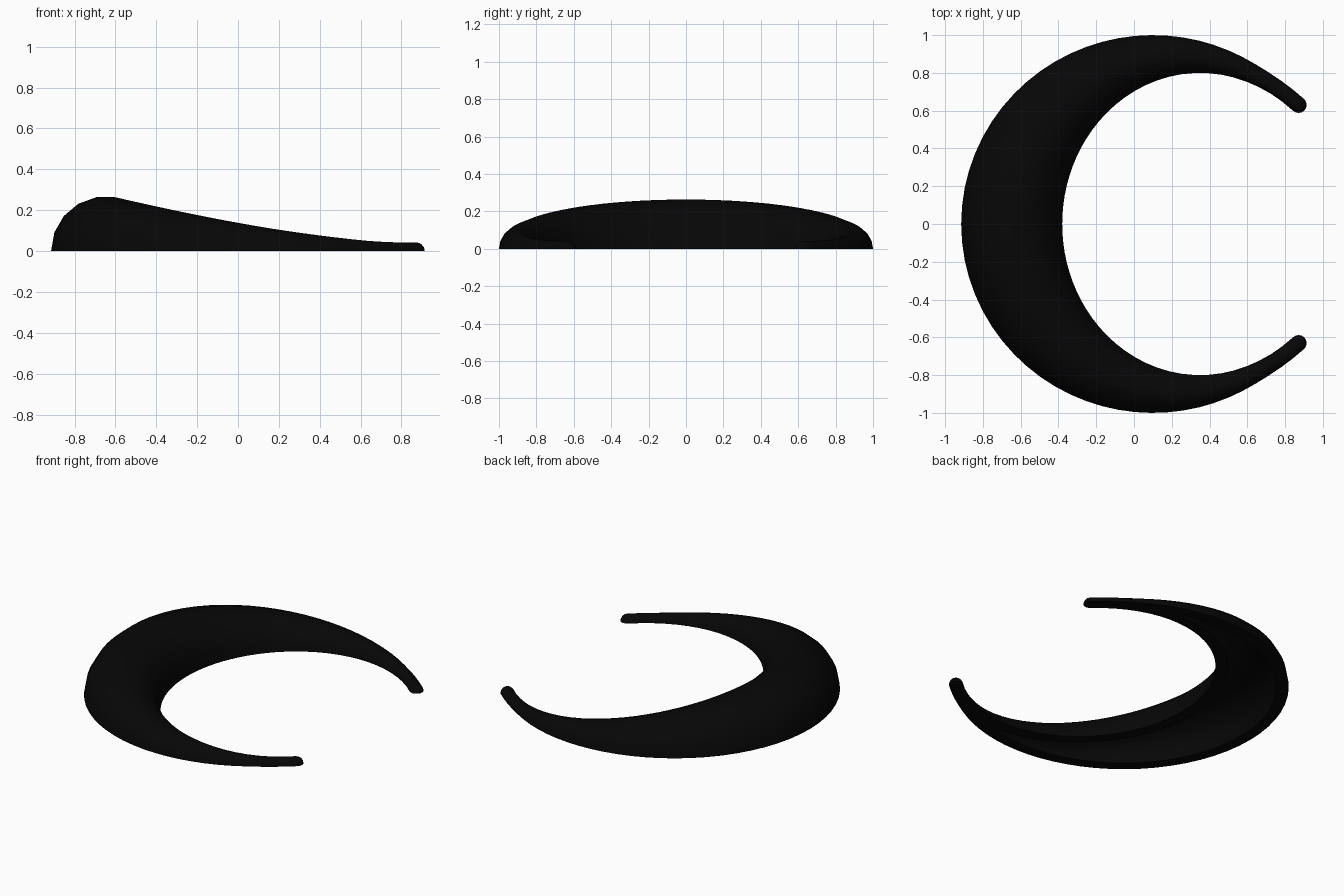
import bpy, bmesh, math
from mathutils import Vector

cube = bpy.data.objects.get("Cube")
if cube:
    bpy.data.objects.remove(cube, do_unlink=True)

black = bpy.data.materials.new("soft_black")
black.use_nodes = True
colour = (0.002, 0.002, 0.002, 1)
black.diffuse_color = colour
black.node_tree.nodes["Principled BSDF"].inputs["Base Color"].default_value = colour

STEPS, ARC, CAP = 28, 9, 4
WALL = 0.075
HUB = Vector((0.225, 0, 0))


def ray_length(direction, centre_x, rx, ry):
    """Distance from the hub to an ellipse along a direction."""
    off = HUB.x - centre_x
    a = (direction.x / rx) ** 2 + (direction.y / ry) ** 2
    b = 2 * off * direction.x / rx ** 2
    c = (off / rx) ** 2 - 1
    return (-b + math.sqrt(b * b - 4 * a * c)) / (2 * a)


def section(centre, across, radius, groove):
    """Half-round section with a half-round groove underneath."""
    loop = []
    for r, order in ((radius, range(ARC + 1)), (groove, range(ARC, -1, -1))):
        for i in order:
            a = math.pi * i / ARC
            loop.append(centre + across * (r * math.cos(a)) + Vector((0, 0, r * math.sin(a))))
    return loop


# Sections of one arm, tapering from the middle to the tip
half = []
for k in range(STEPS + 1):
    phi = math.radians(180 - 135.7 * k / STEPS)
    across = Vector((math.cos(phi), math.sin(phi), 0))
    outer = ray_length(across, 0.1, 1.015, 1)
    inner = ray_length(across, 0.35, 0.73, 0.8)
    flare = max(0, (HUB.x + outer * across.x - 0.6) / 0.28) ** 2
    outer += 0.03 * flare
    inner += 0.006 * flare
    centre = HUB + across * ((outer + inner) / 2)
    radius = (outer - inner) / 2
    half.append(section(centre, across, radius, max(0, radius - WALL)))

# Rounded solid tip
along = Vector((across.y, -across.x, 0))
for k in range(1, CAP + 1):
    a = math.pi / 2 * k / CAP
    half.append(section(centre + along * (radius * math.sin(a)), across, radius * math.cos(a), 0))

# Mirror the arm and skin all sections
mirrored = [[Vector((p.x, -p.y, p.z)) for p in loop] for loop in half[:0:-1]]
bm = bmesh.new()
rings = [[bm.verts.new(p) for p in loop] for loop in mirrored + half]
for a, b in zip(rings, rings[1:]):
    n = len(a)
    for i in range(n):
        j = (i + 1) % n
        bm.faces.new((a[i], a[j], b[j], b[i]))
bmesh.ops.remove_doubles(bm, verts=bm.verts, dist=0.0002)
bmesh.ops.recalc_face_normals(bm, faces=bm.faces)

mesh = bpy.data.meshes.new("crescent_shell")
bm.to_mesh(mesh)
bm.free()
mesh.materials.append(black)
shell = bpy.data.objects.new("crescent_shell", mesh)
bpy.context.collection.objects.link(shell)
bpy.context.view_layer.objects.active = shell
shell.select_set(True)
bpy.ops.object.shade_smooth_by_angle(angle=math.radians(40))
